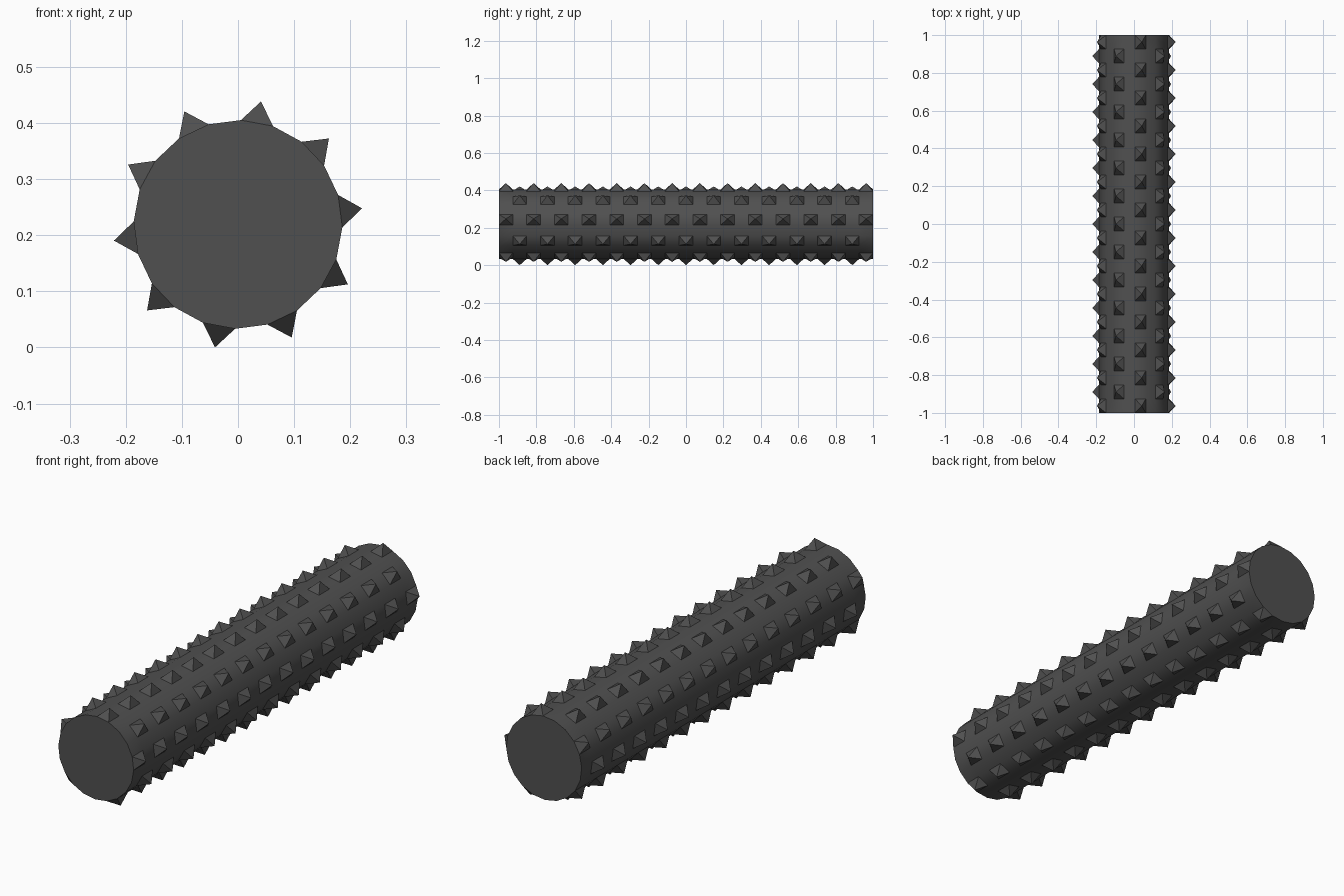
import bpy, bmesh
from math import sin, cos, radians

if "Cube" in bpy.data.objects:
    bpy.data.objects.remove(bpy.data.objects["Cube"])

SIDES, SEGS = 20, 27          # facets around, segments along
R, TIP = 0.186, 0.223         # body radius, stud tip radius
A0 = radians(7.4)             # angle of the first stud row
STEP = radians(360 / SIDES)
ZC = TIP * sin(A0 + 4 * STEP) # lowest stud tip rests on z = 0

bm = bmesh.new()

# Body rings along y
rings = []
for j in range(SEGS + 1):
    y = -1 + 2 * j / SEGS
    rings.append([bm.verts.new((R * cos(A0 + (i - 0.5) * STEP), y,
                                ZC + R * sin(A0 + (i - 0.5) * STEP)))
                  for i in range(SIDES)])

# Walls: every second facet carries studs, staggered between rows
for j in range(SEGS):
    for i in range(SIDES):
        k = (i + 1) % SIDES
        quad = [rings[j][i], rings[j + 1][i], rings[j + 1][k], rings[j][k]]
        if i % 2 == 0 and (i // 2 + j) % 2 == 0:
            a = A0 + i * STEP
            tip = bm.verts.new((TIP * cos(a), -1 + 2 * (j + 0.5) / SEGS, ZC + TIP * sin(a)))
            for n in range(4):
                bm.faces.new((quad[n], quad[(n + 1) % 4], tip))
        else:
            bm.faces.new(quad)

# End caps
bm.faces.new(rings[0])
bm.faces.new(rings[-1][::-1])
bmesh.ops.recalc_face_normals(bm, faces=bm.faces)

mesh = bpy.data.meshes.new("studded_roller")
bm.to_mesh(mesh)
bm.free()
roller = bpy.data.objects.new("studded_roller", mesh)
bpy.context.collection.objects.link(roller)

# Dark rubber
mat = bpy.data.materials.new("dark_rubber")
mat.diffuse_color = (0.08, 0.08, 0.08, 1)
mat.use_nodes = True
mat.node_tree.nodes["Principled BSDF"].inputs["Base Color"].default_value = mat.diffuse_color
mesh.materials.append(mat)

# Smooth body, crisp studs
bpy.context.view_layer.objects.active = roller
roller.select_set(True)
bpy.ops.object.shade_smooth_by_angle(angle=radians(30))
